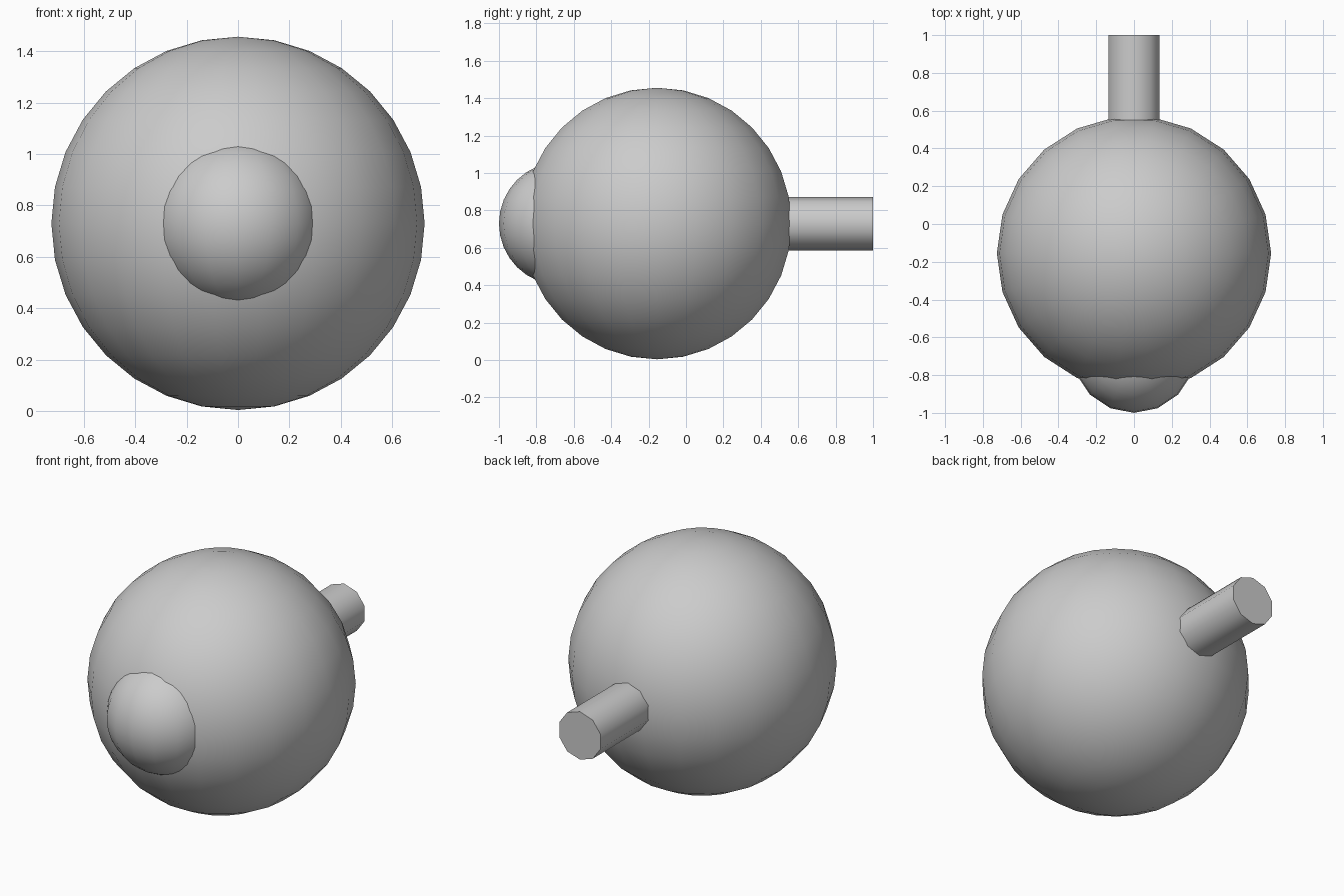
import bpy, bmesh
from math import sin, cos, pi, radians
from mathutils import Matrix

if "Cube" in bpy.data.objects:
    bpy.data.objects.remove(bpy.data.objects["Cube"])


def lathe(name, profile, sides, matrix):
    """Revolve (radius, height) points round local z, first vertex on +x."""
    bm = bmesh.new()
    verts = [bm.verts.new((r, 0, h)) for r, h in profile]
    edges = [bm.edges.new(pair) for pair in zip(verts, verts[1:])]
    bmesh.ops.spin(bm, geom=verts + edges, cent=(0, 0, 0), axis=(0, 0, 1),
                   angle=2 * pi, steps=sides)
    bmesh.ops.remove_doubles(bm, verts=bm.verts, dist=1e-4)
    bmesh.ops.transform(bm, matrix=matrix, verts=bm.verts)
    bmesh.ops.recalc_face_normals(bm, faces=bm.faces)
    mesh = bpy.data.meshes.new(name)
    bm.to_mesh(mesh)
    bm.free()
    obj = bpy.data.objects.new(name, mesh)
    bpy.context.collection.objects.link(obj)
    bpy.ops.object.select_all(action='DESELECT')
    bpy.context.view_layer.objects.active = obj
    obj.select_set(True)
    bpy.ops.object.shade_smooth_by_angle(angle=radians(45))
    return obj


def ball(name, radius, sides, rings, centre):
    arc = [(radius * sin(pi * i / rings), -radius * cos(pi * i / rings))
           for i in range(rings + 1)]
    return lathe(name, arc, sides, Matrix.Translation(centre))


Z = 0.73

# main eyeball
ball("eyeball", 0.726, 22, 16, (0, -0.155, Z))

# bulging lens at the front
ball("cornea", 0.33, 16, 16, (0, -0.67, Z))

# nerve stalk at the back, axis along y with a corner pointing up
to_back = Matrix(((0, 1, 0, 0), (0, 0, 1, 0), (1, 0, 0, Z), (0, 0, 0, 1)))
lathe("nerve_stalk", [(0, 0.4), (0.143, 0.4), (0.143, 1.0), (0, 1.0)], 10, to_back)
